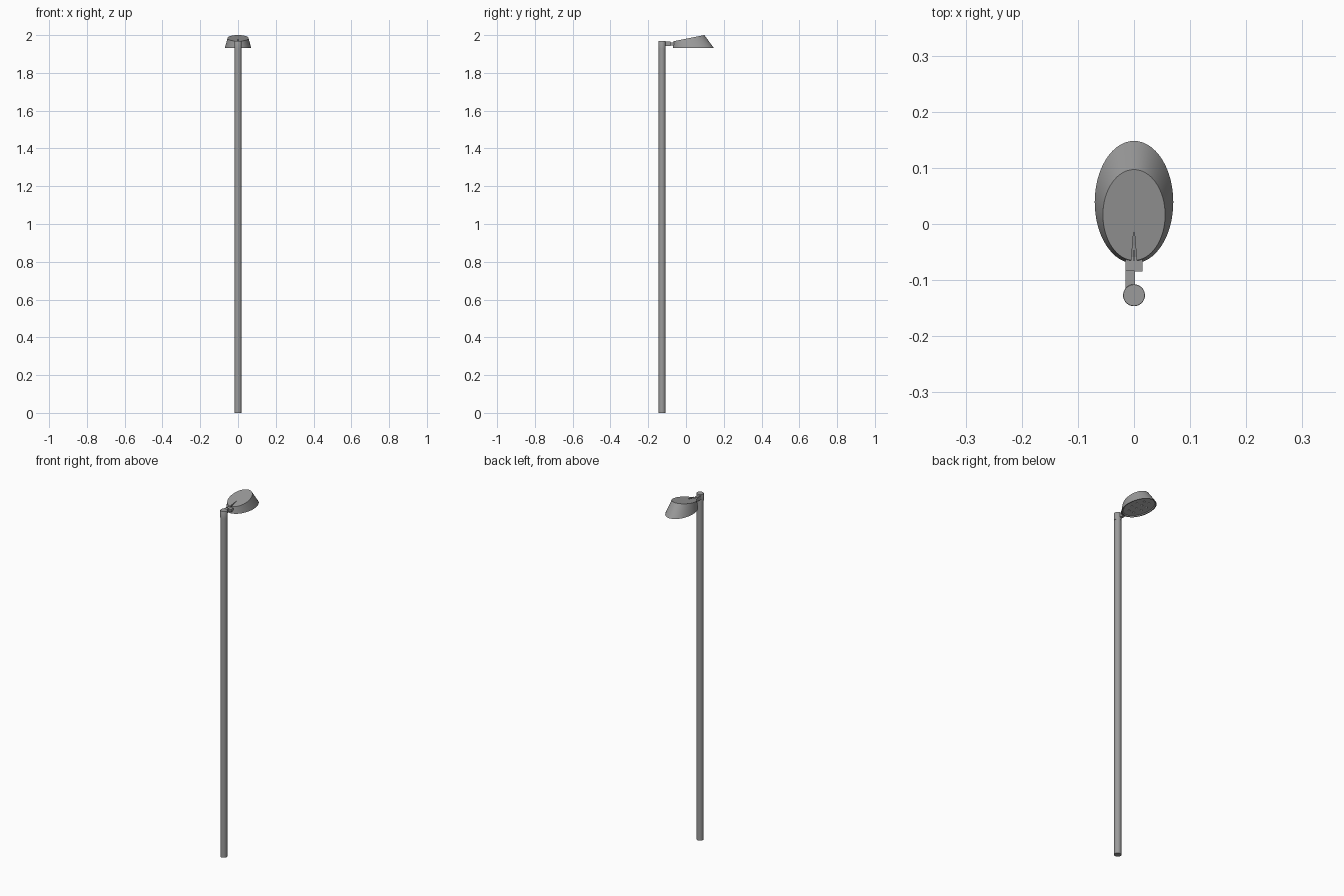
import bpy, bmesh, math

if "Cube" in bpy.data.objects:
    bpy.data.objects.remove(bpy.data.objects["Cube"])

N = 64
HEAD_Y = 0.039


def make_material(name, value):
    mat = bpy.data.materials.new(name)
    mat.diffuse_color = (value, value, value, 1)
    mat.use_nodes = True
    mat.node_tree.nodes["Principled BSDF"].inputs["Base Color"].default_value = mat.diffuse_color
    return mat


DARK = make_material("dark_grey_metal", 0.33)
LENS = make_material("grey_lens", 0.5)


def make_object(name, bm, smooth=True, mat=DARK):
    bmesh.ops.recalc_face_normals(bm, faces=bm.faces)
    mesh = bpy.data.meshes.new(name)
    bm.to_mesh(mesh)
    bm.free()
    mesh.materials.append(mat)
    obj = bpy.data.objects.new(name, mesh)
    bpy.context.collection.objects.link(obj)
    if smooth:
        bpy.context.view_layer.objects.active = obj
        obj.select_set(True)
        bpy.ops.object.shade_smooth_by_angle(angle=math.radians(35))
        obj.select_set(False)
    return obj


def loft(name, rings, mat=DARK):
    """Skin elliptical rings (centre y, x radius, y radius, z at centre, slope) and cap both ends."""
    bm = bmesh.new()
    loops = []
    for cy, rx, ry, z, slope in rings:
        loop = []
        for i in range(N):
            a = 2 * math.pi * i / N
            dy = ry * math.sin(a)
            loop.append(bm.verts.new((rx * math.cos(a), cy + dy, z + slope * dy)))
        loops.append(loop)
    for lo, hi in zip(loops, loops[1:]):
        for i in range(N):
            j = (i + 1) % N
            bm.faces.new((lo[i], lo[j], hi[j], hi[i]))
    bm.faces.new(loops[0])
    bm.faces.new(loops[-1])
    return make_object(name, bm, mat=mat)


def box(name, lo, hi, bevel=0.0):
    bm = bmesh.new()
    bmesh.ops.create_cube(bm, size=1)
    for v in bm.verts:
        v.co = [(l + h) / 2 + c * (h - l) for l, h, c in zip(lo, hi, v.co)]
    if bevel:
        bmesh.ops.bevel(bm, geom=bm.edges[:], offset=bevel, segments=2, affect='EDGES')
    return make_object(name, bm)


# Pole and its cap
POLE_Y = -0.127
loft("pole", [(POLE_Y, 0.0185, 0.0185, 0, 0), (POLE_Y, 0.0185, 0.0185, 1.93, 0)])
loft("pole_cap", [(POLE_Y, 0.0195, 0.0195, 1.929, 0), (POLE_Y, 0.0195, 0.0195, 1.969, 0),
                  (POLE_Y, 0.0188, 0.0188, 1.97, 0)])

# Lamp head: slanted oval shade with a recessed underside
head = loft("lamp_head", [
    (HEAD_Y, 0.062, 0.100, 1.937, 0),
    (HEAD_Y, 0.065, 0.104, 1.931, 0),
    (HEAD_Y, 0.070, 0.109, 1.931, 0),
    (0.016, 0.0555, 0.081, 1.984, 0.2),
])

# Tapered notch cut in the top of the shade
bm = bmesh.new()
rows = [[bm.verts.new(p) for p in ((-w, y, z), (w, y, z), (w, y, 2.03), (-w, y, 2.03))]
        for y, w, z in ((-0.08, 0.006, 1.955), (-0.012, 0.0006, 1.976))]
for i in range(4):
    j = (i + 1) % 4
    bm.faces.new((rows[0][i], rows[0][j], rows[1][j], rows[1][i]))
bm.faces.new(rows[0])
bm.faces.new(rows[1])
cutter = make_object("notch_cutter", bm, False)
cutter.hide_render = True
cutter.hide_set(True)
cut = head.modifiers.new("notch", 'BOOLEAN')
cut.operation = 'DIFFERENCE'
cut.solver = 'EXACT'
cut.object = cutter

# Raised central rib inside the notch
box("notch_rib", (-0.0012, -0.066, 1.945), (0.0012, -0.02, 1.968))

# Glass panel and small light lenses under the head
loft("lens_panel", [(HEAD_Y, 0.061, 0.099, 1.9355, 0), (HEAD_Y, 0.061, 0.099, 1.938, 0)], LENS)
for row, (y, count) in enumerate([(-0.02, 2), (0.02, 3), (0.06, 3), (0.098, 2)]):
    for k in range(count):
        bm = bmesh.new()
        bmesh.ops.create_uvsphere(bm, u_segments=16, v_segments=8, radius=0.006)
        for v in bm.verts:
            v.co.z *= 0.4
            v.co.x += (k - (count - 1) / 2) * 0.03
            v.co.y += y
            v.co.z += 1.9355
        make_object(f"lens_{row}_{k}", bm, mat=LENS)

# Offset hinge between the pole and the head
box("hinge_arm", (-0.0155, -0.125, 1.942), (0.002, -0.083, 1.966), 0.001)
box("hinge_block", (-0.0155, -0.085, 1.945), (0.0152, -0.058, 1.962), 0.0005)
